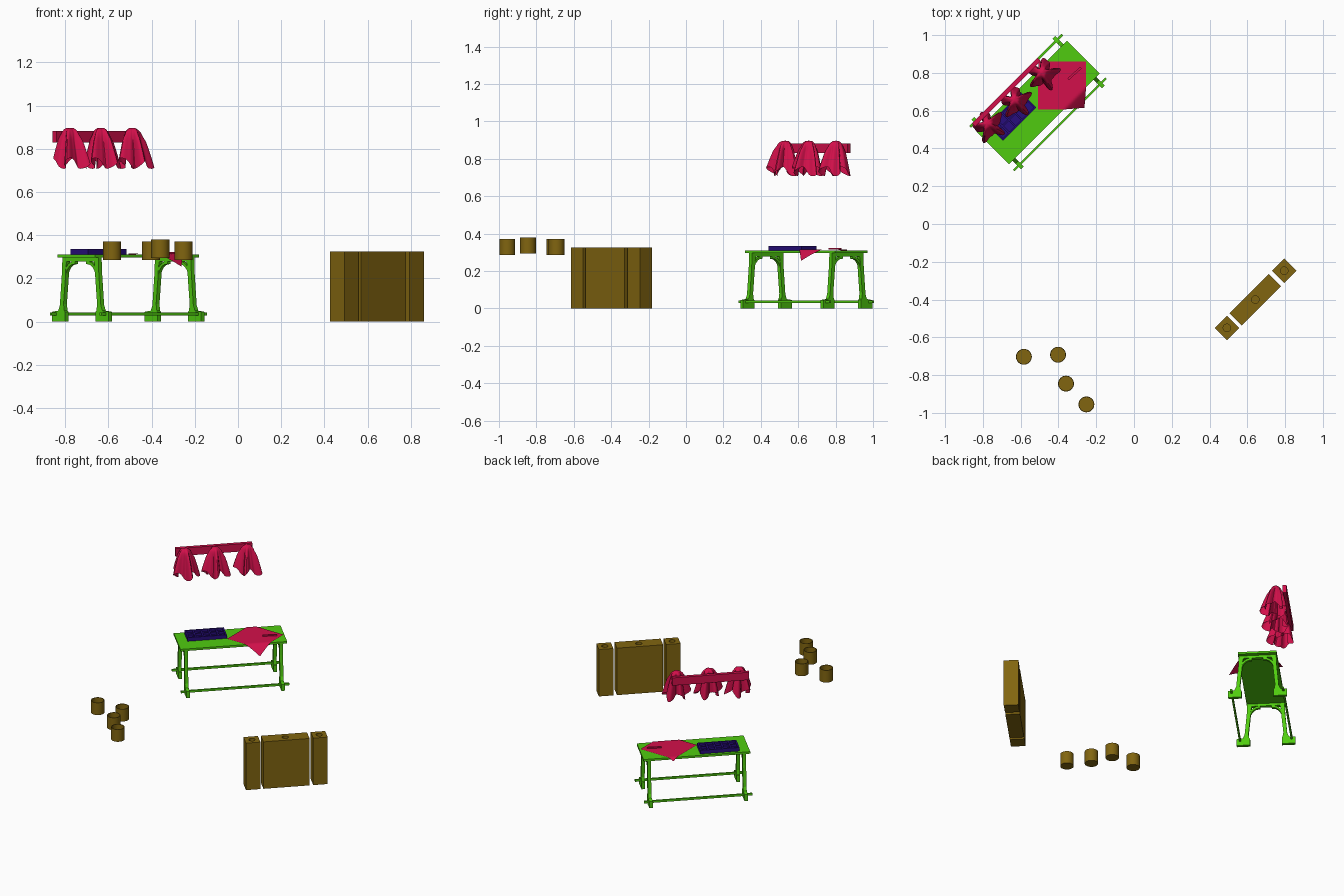
import bpy, bmesh, math
from math import sin, cos, pi
from mathutils import Matrix, Vector

if "Cube" in bpy.data.objects:
    bpy.data.objects.remove(bpy.data.objects["Cube"])


def material(name, rgb):
    m = bpy.data.materials.new(name)
    m.diffuse_color = (*rgb, 1)
    m.use_nodes = True
    m.node_tree.nodes["Principled BSDF"].inputs["Base Color"].default_value = m.diffuse_color
    return m


GREEN = material("green", (0.08, 0.60, 0.005))
BROWN = material("brown", (0.22, 0.13, 0.005))
RED = material("red", (0.65, 0.005, 0.07))
PURPLE = material("purple", (0.02, 0.004, 0.20))


def place(x, y, z=0, turn=45):
    return Matrix.Translation((x, y, z)) @ Matrix.Rotation(math.radians(turn), 4, 'Z')


TABLE = place(-0.508, 0.643)


def finish(name, bm, mat, matrix, smooth=False):
    bmesh.ops.recalc_face_normals(bm, faces=bm.faces)
    me = bpy.data.meshes.new(name)
    bm.to_mesh(me)
    bm.free()
    me.materials.append(mat)
    ob = bpy.data.objects.new(name, me)
    bpy.context.collection.objects.link(ob)
    ob.matrix_world = matrix
    if smooth:
        bpy.ops.object.select_all(action='DESELECT')
        ob.select_set(True)
        bpy.context.view_layer.objects.active = ob
        bpy.ops.object.shade_smooth_by_angle(angle=math.radians(40))
    return ob


def boxes(name, parts, mat, matrix):
    """parts: (low corner, high corner) pairs"""
    bm = bmesh.new()
    for lo, hi in parts:
        lo, hi = Vector(lo), Vector(hi)
        bmesh.ops.create_cube(bm, size=1, matrix=Matrix.Translation((lo + hi) / 2)
                              @ Matrix.Diagonal((*(hi - lo), 1)))
    return finish(name, bm, mat, matrix)


def plate(name, profile, thick, mat, matrix):
    """(y, z) outline extruded along x"""
    bm = bmesh.new()
    f = bm.faces.new([bm.verts.new((-thick / 2, y, z)) for y, z in profile])
    r = bmesh.ops.extrude_face_region(bm, geom=[f])
    bmesh.ops.translate(bm, vec=(thick, 0, 0),
                        verts=[v for v in r['geom'] if isinstance(v, bmesh.types.BMVert)])
    return finish(name, bm, mat, matrix)


def lathe(name, profile, mat, matrix, n=32):
    """(radius, z) profile spun about z"""
    bm = bmesh.new()
    vs = [bm.verts.new((r, 0, z)) for r, z in profile]
    es = [bm.edges.new(p) for p in zip(vs, vs[1:])]
    bmesh.ops.spin(bm, geom=vs + es, cent=(0, 0, 0), axis=(0, 0, 1), angle=2 * pi,
                   steps=n, use_duplicate=False)
    bmesh.ops.remove_doubles(bm, verts=bm.verts, dist=1e-5)
    return finish(name, bm, mat, matrix, True)


# Table top and long stretchers
boxes("table_top", [((-0.34, -0.122, 0.296), (0.34, 0.122, 0.31))], GREEN, TABLE)
for s in (-1, 1):
    boxes("stretcher", [((-0.345, s * 0.163 - 0.006, 0.028), (0.345, s * 0.163 + 0.006, 0.042))],
          GREEN, TABLE)

# Splayed legs with block feet and arched brackets
leg = [(0.185, 0), (0.185, 0.045), (0.145, 0.05), (0.134, 0.075), (0.121, 0.22), (0.118, 0.28),
       (0.118, 0.296), (0.085, 0.296), (0.095, 0.25), (0.098, 0.2), (0.11, 0.08), (0.105, 0.05),
       (0.1, 0.045), (0.1, 0)]
arc = [t * pi / 14 for t in range(8)]
bracket = ([(0.112 - 0.072 * (1 - cos(a)), 0.2 + 0.08 * sin(a)) for a in arc]
           + [(0.036, 0.28), (0.036, 0.266)]
           + [(0.1 - 0.054 * (1 - cos(a)), 0.195 + 0.07 * sin(a)) for a in reversed(arc)])
for u in (-0.303, 0.303):
    for s in (-1, 1):
        m = TABLE @ Matrix.Translation((u, 0, 0)) @ Matrix.Diagonal((1, s, 1, 1))
        side = TABLE @ Matrix.Translation((u, 0, 0))
        plate("leg", [(s * y, z) for y, z in leg], 0.022, GREEN, side)
        plate("leg_bracket", [(s * y, z) for y, z in bracket], 0.018, GREEN, side)
    boxes("leg_header", [((u - 0.011, -0.118, 0.279), (u + 0.011, 0.118, 0.296))], GREEN, TABLE)

# Compartment tray
x0, x1, y0, y1 = -0.275, -0.025, -0.012, 0.103
parts = [((x0, y0, 0.31), (x1, y1, 0.32))]
for i in range(6):
    x = x0 + (x1 - x0 - 0.01) * i / 5
    parts.append(((x, y0, 0.32), (x + 0.01, y1, 0.335)))
for i in range(3):
    y = y0 + (y1 - y0 - 0.01) * i / 2
    parts.append(((x0, y, 0.32), (x1, y + 0.01, 0.335)))
boxes("tray", parts, PURPLE, TABLE)

# Cloth lying on the table, its corners drooping over the edges
bm = bmesh.new()
bmesh.ops.create_grid(bm, x_segments=28, y_segments=28, size=0.127,
                      matrix=Matrix.Translation((0.154, -0.026, 0.314))
                      @ Matrix.Rotation(pi / 4, 4, 'Z'))
for v in bm.verts:
    over = max(0, abs(v.co.y) - 0.124)
    v.co.z -= 0.6 * over + 1.6 * over * over
    v.co.y -= math.copysign(0.15 * over, v.co.y)
finish("table_cloth", bm, RED, TABLE, True)

# Slim stick on the cloth
boxes("stick", [((-0.045, -0.006, 0), (0.045, 0.006, 0.008))], RED, place(-0.315, 0.797, 0.314, 42))

# Hanging rail
boxes("cloth_rail", [((-0.325, 0.146, 0.83), (0.165, 0.17, 0.883))], RED, TABLE)


def hanging_cloth(u, v, phase):
    """square cloth held near its middle, falling in pleats"""
    bm = bmesh.new()
    n, rows, rings = 80, 16, []
    for j in range(rows + 1):
        t = j / rows
        ring = []
        for i in range(n):
            a = 2 * pi * i / n
            fold = 0.30 * cos(5 * a + phase) + 0.12 * sin(9 * a + 2 * phase)
            r = (0.022 * min(1, (t * 5) ** 0.5) + 0.048 * t ** 0.8) * (1 + fold * min(1, 2.5 * t))
            drop = 0.165 + 0.025 * cos(4 * a + phase)
            bulge = 0.006 * sin(pi * min(1, t * 4))
            ring.append(bm.verts.new((r * cos(a), 0.95 * r * sin(a) - 0.015 * t,
                                      0.897 + bulge - drop * t ** 1.15)))
        rings.append(ring)
    for p, q in zip(rings, rings[1:]):
        for i in range(n):
            k = (i + 1) % n
            bm.faces.new((p[i], p[k], q[k], q[i]))
    bmesh.ops.remove_doubles(bm, verts=bm.verts, dist=1e-5)
    finish("hanging_cloth", bm, RED, TABLE @ Matrix.Translation((u, v, 0)), True)


# Three hung cloths along the rail
for u, v, phase in ((-0.27, 0.112, 0.3), (-0.08, 0.1, 1.7), (0.125, 0.1, 2.9)):
    hanging_cloth(u, v, phase)

# Three upright cases, each with a round recess in the top
for name, x, y, half in (("left_case", 0.492, -0.55, 0.046), ("middle_case", 0.642, -0.4, 0.147),
                         ("right_case", 0.795, -0.247, 0.046)):
    m = place(x, y)
    case = boxes(name, [((-half, -0.046, 0), (half, 0.046, 0.325))], BROWN, m)
    cutter = lathe(name + "_cutter", [(0, 0.305), (0.02, 0.305), (0.02, 0.36), (0, 0.36)], BROWN, m, 24)
    cutter.hide_render = True
    cutter.hide_set(True)
    mod = case.modifiers.new("recess", 'BOOLEAN')
    mod.operation = 'DIFFERENCE'
    mod.solver = 'EXACT'
    mod.object = cutter

# Four floating cups
cup = [(0, 0), (0.042, 0), (0.042, 0.085), (0.038, 0.085), (0.038, 0.02), (0, 0.02)]
for x, y, z in ((-0.583, -0.703, 0.285), (-0.402, -0.692, 0.285),
                (-0.36, -0.845, 0.295), (-0.252, -0.955, 0.285)):
    lathe("cup", cup, BROWN, place(x, y, z, 0))
